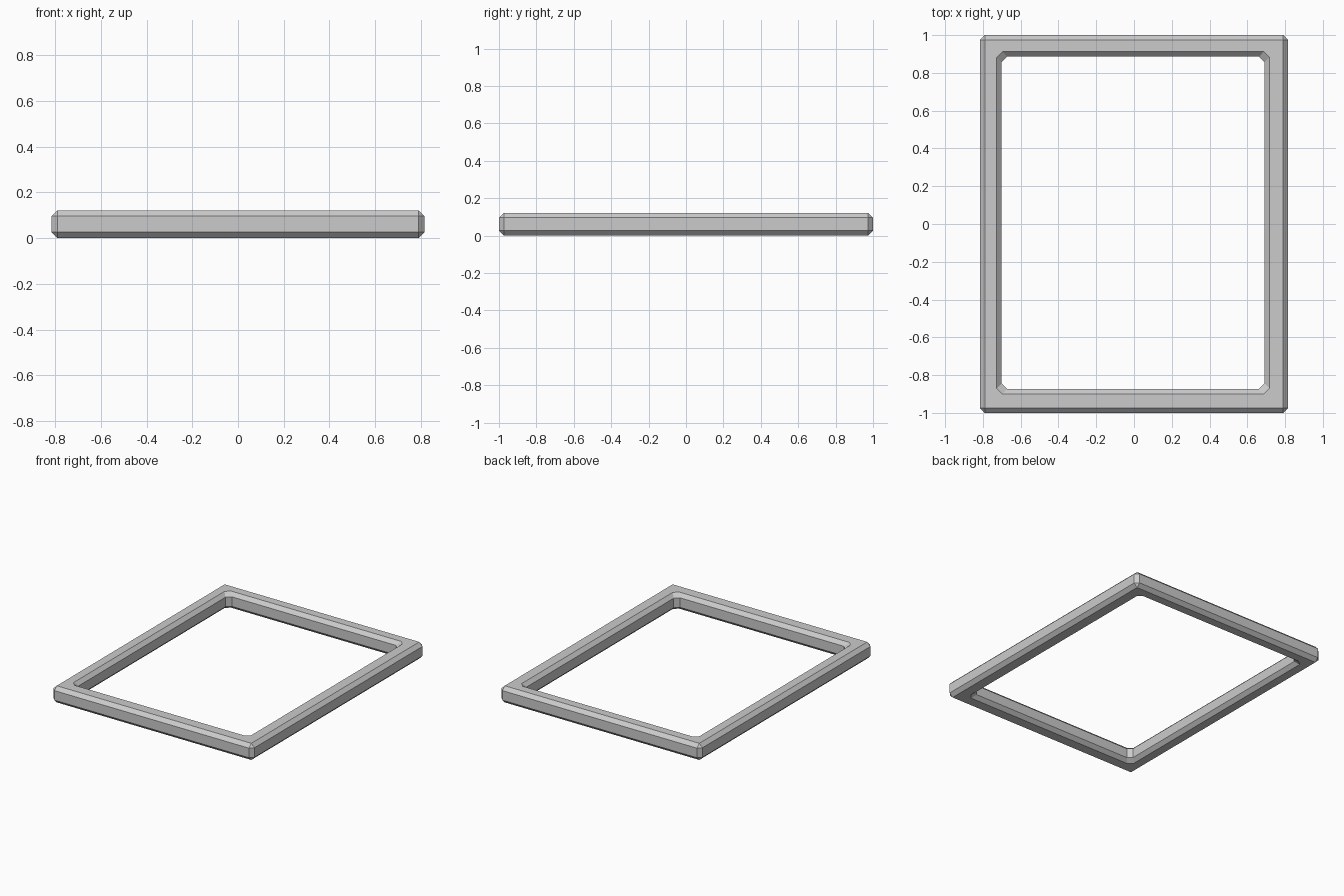
import bpy, bmesh

if "Cube" in bpy.data.objects:
    bpy.data.objects.remove(bpy.data.objects["Cube"])

H = 0.122      # frame height
C = 0.026      # chamfer size


def corner_loop(bm, hx, hy, z, cut, cx=0.0, cy=0.0):
    """Rectangle with cut corners: always eight vertices."""
    pts = [(hx, hy - cut), (hx - cut, hy), (-hx + cut, hy), (-hx, hy - cut),
           (-hx, -hy + cut), (-hx + cut, -hy), (hx - cut, -hy), (hx, -hy + cut)]
    return [bm.verts.new((x + cx, y + cy, z)) for x, y in pts]


OX, OY = 0.816, 1.0            # outer half sizes
IX, IY = 0.696, 0.880          # opening half sizes
SX, SY = -0.005, 0.006         # slight offset of the opening

# Chamfered section swept round the frame
bm = bmesh.new()
loops = [
    corner_loop(bm, OX, OY, C, C),
    corner_loop(bm, OX, OY, H - C, C),
    corner_loop(bm, OX - C, OY - C, H, 0),
    corner_loop(bm, IX + C, IY + C, H, 0.03, SX, SY),
    corner_loop(bm, IX, IY, H - C, 0.03, SX, SY),
    corner_loop(bm, IX, IY, C, 0.03, SX, SY),
    corner_loop(bm, IX + C, IY + C, 0, 0.03, SX, SY),
    corner_loop(bm, OX - C, OY - C, 0, 0),
]
for i, a in enumerate(loops):
    b = loops[(i + 1) % len(loops)]
    for j in range(8):
        k = (j + 1) % 8
        bm.faces.new((a[j], a[k], b[k], b[j]))

# Merge the sharp outer corners of the top and bottom
bmesh.ops.remove_doubles(bm, verts=bm.verts, dist=0.0005)
bmesh.ops.recalc_face_normals(bm, faces=bm.faces)

mesh = bpy.data.meshes.new("frame")
bm.to_mesh(mesh)
bm.free()
bpy.context.collection.objects.link(bpy.data.objects.new("frame", mesh))
